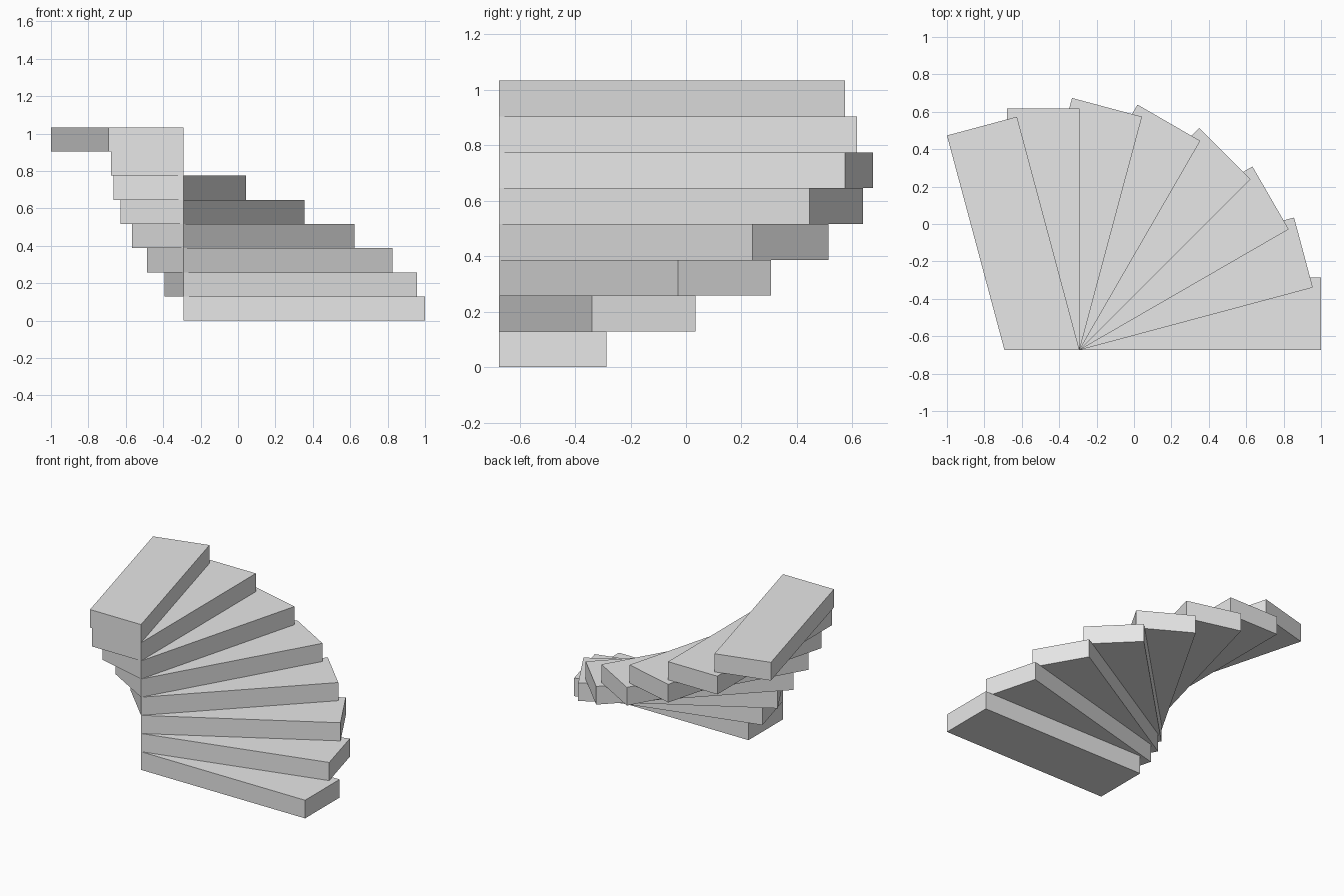
import bpy
import bmesh
from math import radians, tan
from mathutils import Matrix, Vector

cube = bpy.data.objects.get("Cube")
if cube:
    bpy.data.objects.remove(cube, do_unlink=True)

STEPS = 8
TURN = radians(15)
LENGTH = 1.2915
WIDTH = 0.3 * LENGTH
RISE = 0.1 * LENGTH
PIVOT = Vector((1 - LENGTH, -0.674, 0))

# Single plain grey for the whole staircase
grey = bpy.data.materials.new("plain_grey")
grey.use_nodes = True
colour = (0.8, 0.8, 0.8, 1)
grey.diffuse_color = colour
grey.node_tree.nodes["Principled BSDF"].inputs["Base Color"].default_value = colour


def add_step(index):
    """Flat-sided tread block, fanned around the shared inner corner."""
    angle = index * TURN
    # Past a quarter turn the inner end is trimmed flush with the front
    trim = WIDTH * tan(max(0, angle - radians(90)))
    outline = [(0, 0), (LENGTH, 0), (LENGTH, WIDTH), (trim, WIDTH)]

    bm = bmesh.new()
    base = bm.faces.new([bm.verts.new((x, y, 0)) for x, y in outline])
    top = bmesh.ops.extrude_face_region(bm, geom=[base])["geom"]
    top_verts = [v for v in top if isinstance(v, bmesh.types.BMVert)]
    bmesh.ops.translate(bm, verts=top_verts, vec=(0, 0, RISE))
    bm.transform(Matrix.Translation(PIVOT + Vector((0, 0, index * RISE)))
                 @ Matrix.Rotation(angle, 4, 'Z'))
    bmesh.ops.recalc_face_normals(bm, faces=bm.faces)

    name = f"stair_step_{index + 1}"
    mesh = bpy.data.meshes.new(name)
    bm.to_mesh(mesh)
    bm.free()
    mesh.materials.append(grey)
    bpy.context.collection.objects.link(bpy.data.objects.new(name, mesh))


# Winding flight, bottom to top
for i in range(STEPS):
    add_step(i)
